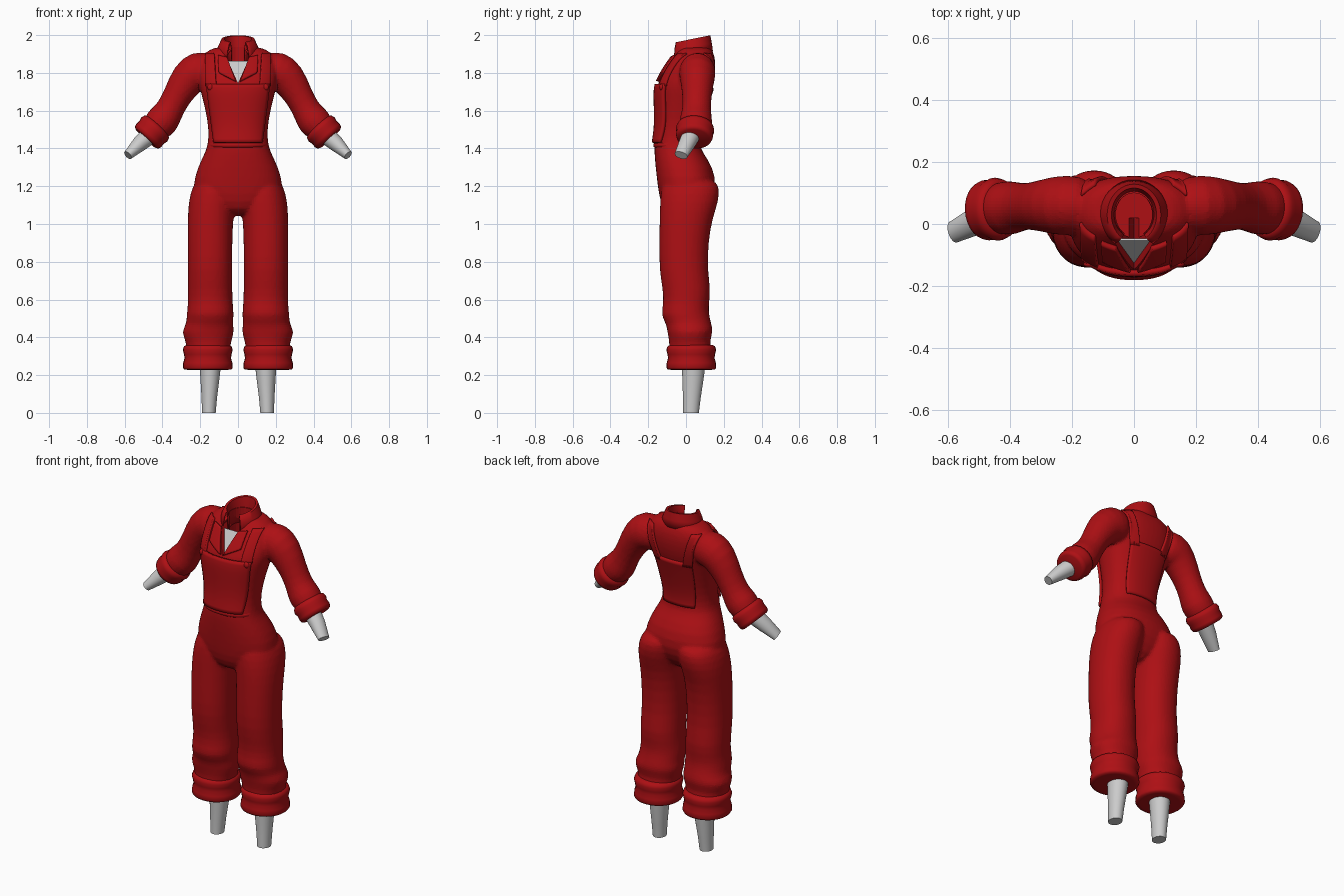
import bpy, bmesh, math
from mathutils import Vector
from mathutils.bvhtree import BVHTree

if "Cube" in bpy.data.objects:
    bpy.data.objects.remove(bpy.data.objects["Cube"])


def material(name, rgb):
    m = bpy.data.materials.new(name)
    m.diffuse_color = (*rgb, 1)
    m.use_nodes = True
    m.node_tree.nodes["Principled BSDF"].inputs["Base Color"].default_value = m.diffuse_color
    return m


RED = material("red_cloth", (0.42, 0.005, 0.007))
GREY = material("grey_skin", (0.6, 0.6, 0.6))
SEG = 28


def flat_ring(z, xc, rx, yf, yb, power=2.3):
    """Horizontal rounded ring between a front and a back depth."""
    pts = []
    for i in range(SEG):
        a = 2 * math.pi * i / SEG
        c, s = math.cos(a), math.sin(a)
        x = math.copysign(abs(c) ** (2 / power), c) * rx
        y = math.copysign(abs(s) ** (2 / power), s) * (yb - yf) / 2
        pts.append(Vector((xc + x, (yf + yb) / 2 + y, z)))
    return pts


def tube_rings(path):
    """Rings square to a path of (x, y, z, radius, depth radius)."""
    cs = [Vector(p[:3]) for p in path]
    out = []
    for i, p in enumerate(path):
        t = (cs[min(i + 1, len(cs) - 1)] - cs[max(i - 1, 0)]).normalized()
        side = t.cross(Vector((0, 1, 0))).normalized()
        depth = side.cross(t)
        out.append([cs[i] + side * p[3] * math.cos(2 * math.pi * k / SEG)
                    + depth * p[4] * math.sin(2 * math.pi * k / SEG) for k in range(SEG)])
    return out


def loft(bm, rings, mirror=False):
    for sx in ((1, -1) if mirror else (1,)):
        vs = [[bm.verts.new((p.x * sx, p.y, p.z)) for p in r] for r in rings]
        for a, b in zip(vs, vs[1:]):
            for i in range(SEG):
                j = (i + 1) % SEG
                bm.faces.new((a[i], a[j], b[j], b[i]))
        bm.faces.new(vs[0])
        bm.faces.new(vs[-1])


def finish(bm, name, mat):
    bmesh.ops.recalc_face_normals(bm, faces=bm.faces[:])
    me = bpy.data.meshes.new(name)
    bm.to_mesh(me)
    bm.free()
    ob = bpy.data.objects.new(name, me)
    bpy.context.collection.objects.link(ob)
    me.materials.append(mat)
    return ob


def shade(ob, angle=45):
    bpy.ops.object.select_all(action='DESELECT')
    ob.select_set(True)
    bpy.context.view_layer.objects.active = ob
    bpy.ops.object.shade_smooth_by_angle(angle=math.radians(angle))


def add_mod(ob, kind, **kw):
    m = ob.modifiers.new(kind.lower(), kind)
    for k, v in kw.items():
        setattr(m, k, v)
    return m


# Jumpsuit body: torso, baggy legs and sleeves fused into one cloth skin
bm = bmesh.new()
torso = [(1.04, .10, -.10, .07), (1.12, .22, -.138, .13), (1.2, .243, -.15, .162),
         (1.3, .215, -.162, .145), (1.38, .174, -.168, .088), (1.42, .16, -.168, .072),
         (1.5, .155, -.152, .075), (1.6, .172, -.152, .10), (1.7, .198, -.158, .13),
         (1.75, .21, -.15, .147), (1.82, .215, -.112, .158), (1.88, .20, -.072, .155),
         (1.92, .16, -.045, .14), (1.94, .11, -.03, .125)]
loft(bm, [flat_ring(z, 0, rx, f, b) for z, rx, f, b in torso])
leg = [(1.24, .11, .10, -.11, .15), (1.2, .122, .12, -.13, .178), (1.12, .137, .125, -.138, .174),
       (1.03, .146, .121, -.14, .14), (.9, .148, .118, -.142, .118), (.75, .148, .118, -.142, .115),
       (.65, .148, .118, -.122, .132), (.57, .146, .119, -.12, .12), (.52, .147, .126, -.135, .122),
       (.47, .15, .122, -.104, .135), (.43, .16, .142, -.10, .145), (.38, .156, .12, -.088, .124),
       (.33, .158, .115, -.09, .14), (.27, .158, .115, -.09, .14)]
loft(bm, [flat_ring(*r, 2.15) for r in leg], mirror=True)
sleeve = [(.12, .06, 1.815, .09, .085), (.215, .06, 1.812, .112, .10), (.265, .06, 1.775, .098, .092),
          (.325, .058, 1.675, .073, .076), (.365, .056, 1.595, .074, .075), (.40, .052, 1.545, .092, .09),
          (.43, .05, 1.515, .08, .083), (.46, .047, 1.485, .074, .08)]
loft(bm, tube_rings(sleeve), mirror=True)
body = finish(bm, "jumpsuit_body", RED)
add_mod(body, 'SUBSURF', levels=1, render_levels=1)
add_mod(body, 'REMESH', mode='VOXEL', voxel_size=0.01)
add_mod(body, 'SMOOTH', factor=0.5, iterations=4)

bpy.context.view_layer.update()
dg = bpy.context.evaluated_depsgraph_get()
tree = BVHTree.FromObject(body, dg)

# Neck hole and V neckline cutters
bm = bmesh.new()
loft(bm, [flat_ring(z, 0, .062, -.045, .10, 2) for z in (1.78, 2.1)])
neck_cutter = finish(bm, "neck_cutter", RED)
bm = bmesh.new()
prism = [[bm.verts.new((x, y, z)) for x, z in ((0, 1.745), (.062, 1.885), (0, 1.98), (-.062, 1.885))]
         for y in (-.3, .02)]
for a in range(4):
    b = (a + 1) % 4
    bm.faces.new((prism[0][a], prism[0][b], prism[1][b], prism[1][a]))
bm.faces.new(prism[0])
bm.faces.new(prism[1])
v_cutter = finish(bm, "neckline_cutter", RED)
for c in (neck_cutter, v_cutter):
    c.hide_render = True
    c.hide_viewport = True
    add_mod(body, 'BOOLEAN', operation='DIFFERENCE', object=c, solver='EXACT')
shade(body, 50)


def plate(name, corners, side=-1, lift=.009, nu=10, nv=10):
    """Cloth panel laid on the body; corners are (x, z) in order around it."""
    a, b, c, d = [Vector(p) for p in corners]
    bm = bmesh.new()
    grid = []
    for j in range(nv + 1):
        row = []
        for i in range(nu + 1):
            p = a.lerp(b, i / nu).lerp(d.lerp(c, i / nu), j / nv)
            hit = tree.ray_cast(Vector((p.x, side, p.y)), Vector((0, -side, 0)))[0]
            y = hit.y if hit else 0.05
            row.append(bm.verts.new((p.x, y + side * lift, p.y)))
        grid.append(row)
    for r, s in zip(grid, grid[1:]):
        for i in range(nu):
            bm.faces.new((r[i], r[i + 1], s[i + 1], s[i]))
    ob = finish(bm, name, RED)
    add_mod(ob, 'SOLIDIFY', thickness=.018, offset=0)
    shade(ob)


# Bib, straps and back panel
plate("bib", [(-.125, 1.43), (.125, 1.43), (.165, 1.74), (-.165, 1.74)], nu=20, nv=16)
plate("back_panel", [(-.10, 1.43), (.10, 1.43), (.12, 1.72), (-.12, 1.72)], 1, .004, 16, 16)
for s, n in ((1, "right"), (-1, "left")):
    plate(n + "_front_strap", [(s * .115, 1.73), (s * .165, 1.73), (s * .17, 1.9), (s * .125, 1.9)], lift=.005)
    plate(n + "_back_strap", [(s * .07, 1.70), (s * .12, 1.70), (s * .17, 1.9), (s * .125, 1.9)], 1, .004)
    plate(n + "_lapel", [(s * .012, 1.755), (s * .10, 1.80), (s * .105, 1.89), (s * .058, 1.88)], lift=.008)
    # Strap button
    y = tree.ray_cast(Vector((s * .145, -1, 1.725)), Vector((0, 1, 0)))[0].y
    bm = bmesh.new()
    bmesh.ops.create_uvsphere(bm, u_segments=16, v_segments=8, radius=.018)
    for v in bm.verts:
        v.co = Vector((v.co.x + s * .145, v.co.y * .6 + y - .014, v.co.z + 1.725))
    shade(finish(bm, n + "_strap_button", RED))

# Waistband seam
bm = bmesh.new()
loft(bm, [flat_ring(z, 0, .152 + w, -.166 - w, .07 + w) for z, w in
          ((1.405, 0), (1.41, .007), (1.425, .007), (1.43, 0))])
shade(finish(bm, "waistband", RED), 60)

# Folded collar, open at the front
bm = bmesh.new()
rows = []
for k in range(33):
    t = math.radians(-148 + 296 * k / 32)
    s, c = math.sin(t), math.cos(t)
    front = max(0, -c)
    prof = [(.064, .075, 1.85), (.068, .08, 1.93), (.076, .09, 1.975 + .018 * c),
            (.084, .096, 1.975 + .02 * c), (.10, .102, 1.94 + .015 * c),
            (.117, .108, 1.90 + .012 * c - .04 * front)]
    rows.append([bm.verts.new((rx * s, .03 + ry * c, z)) for rx, ry, z in prof])
for a, b in zip(rows, rows[1:]):
    for i in range(5):
        bm.faces.new((a[i], a[i + 1], b[i + 1], b[i]))
collar = finish(bm, "collar", RED)
add_mod(collar, 'SOLIDIFY', thickness=.01, offset=0)
shade(collar, 60)

# Skin showing in the neckline
bm = bmesh.new()
bm.faces.new([bm.verts.new(p) for p in ((0, -.128, 1.735), (.062, -.05, 1.862), (-.062, -.05, 1.862))])
chest = finish(bm, "chest_skin", GREY)
add_mod(chest, 'SOLIDIFY', thickness=.008, offset=0)

# Rolled trouser cuffs
bm = bmesh.new()
cuff = [(.36, -.014), (.352, 0), (.335, .006), (.31, 0), (.29, -.003), (.265, .004), (.24, .006), (.23, 0), (.228, -.02)]
loft(bm, [flat_ring(z, .16, .126 + w, -.098 - w, .154 + w, 2.1) for z, w in cuff], mirror=True)
shade(finish(bm, "trouser_cuffs", RED), 60)

# Rolled sleeve cuffs
bm = bmesh.new()
a, b = Vector((.425, .05, 1.52)), Vector((.488, .043, 1.452))
path = [(*a.lerp(b, t), r, r + .008) for t, r in
        ((0, .076), (.08, .088), (.3, .094), (.5, .088), (.75, .09), (.93, .085), (1, .072))]
loft(bm, tube_rings(path), mirror=True)
shade(finish(bm, "sleeve_cuffs", RED), 60)

# Bare forearms and shins
bm = bmesh.new()
loft(bm, tube_rings([(.45, .035, 1.485, .05, .05), (.52, .005, 1.425, .042, .044), (.583, -.026, 1.364, .025, .036)]),
     mirror=True)
shade(finish(bm, "forearms", GREY))
bm = bmesh.new()
loft(bm, [flat_ring(z, x, r, f, k, 2) for z, x, r, f, k in
          ((.30, .146, .06, -.025, .105), (.2, .148, .052, -.02, .096), (.08, .152, .041, -.016, .078),
           (0, .154, .036, -.015, .068))], mirror=True)
shade(finish(bm, "shins", GREY))
